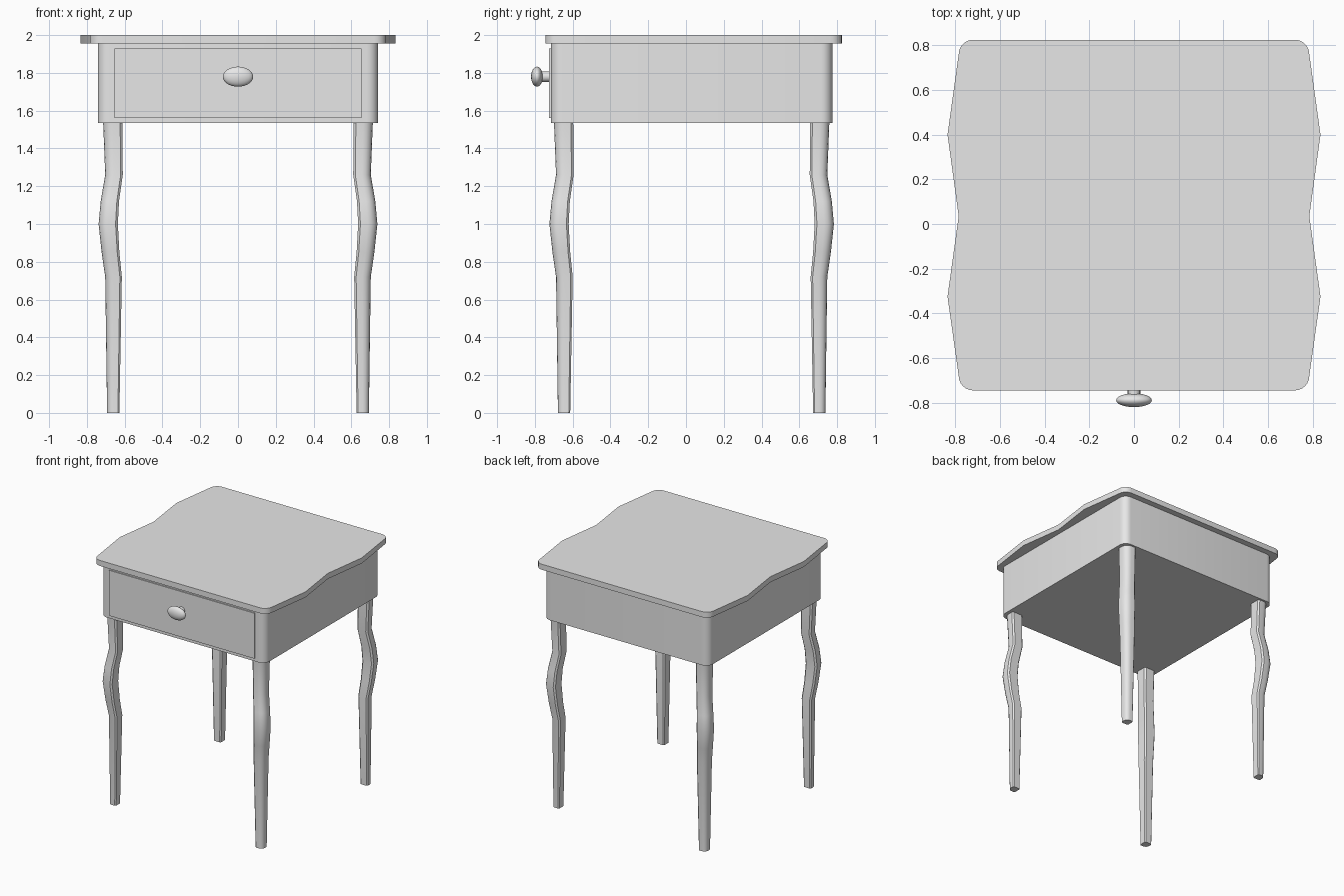
import bpy, bmesh, math
from mathutils import Matrix

cube = bpy.data.objects.get("Cube")
if cube:
    bpy.data.objects.remove(cube, do_unlink=True)

grey = bpy.data.materials.new("light grey")
grey.use_nodes = True
COLOUR = (0.8, 0.8, 0.8, 1)
grey.diffuse_color = COLOUR
grey.node_tree.nodes["Principled BSDF"].inputs["Base Color"].default_value = COLOUR

MID_Y = 0.03  # depth centre of the case and the legs


def finish(name, bm, angle=30):
    bmesh.ops.recalc_face_normals(bm, faces=bm.faces)
    mesh = bpy.data.meshes.new(name)
    bm.to_mesh(mesh)
    bm.free()
    mesh.materials.append(grey)
    obj = bpy.data.objects.new(name, mesh)
    bpy.context.collection.objects.link(obj)
    bpy.ops.object.select_all(action='DESELECT')
    obj.select_set(True)
    bpy.context.view_layer.objects.active = obj
    bpy.ops.object.shade_smooth_by_angle(angle=math.radians(angle))
    return obj


def loft(name, rings, angle=30):
    """Join closed rings of points into a capped solid."""
    bm = bmesh.new()
    loops = [[bm.verts.new(p) for p in ring] for ring in rings]
    for a, b in zip(loops, loops[1:]):
        for i in range(len(a)):
            j = (i + 1) % len(a)
            bm.faces.new((a[i], a[j], b[j], b[i]))
    bm.faces.new(loops[0])
    bm.faces.new(loops[-1])
    return finish(name, bm, angle)


def arc(cx, cy, r, start, steps=6):
    angles = [math.radians(start + 90 * i / steps) for i in range(steps + 1)]
    return [(cx + r * math.cos(a), cy + r * math.sin(a)) for a in angles]


def rounded(hx, hy, r, cy, side=()):
    """Rounded rectangle; side holds extra points for the +x edge, mirrored to -x."""
    x, y = hx - r, hy - r
    right = arc(x, cy - y, r, 270) + list(side) + arc(x, cy + y, r, 0)
    left = [(-px, py) for px, py in reversed(right)]
    return right + left


def slab(name, outline, z0, z1, angle=30):
    return loft(name, [[(x, y, z) for x, y in outline] for z in (z0, z1)], angle)


# Table top with wavy sides
waves = [(0.835, -0.325), (0.785, 0.035), (0.835, 0.4)]
slab("table_top", rounded(0.785, 0.785, 0.065, 0.04, waves), 1.955, 2.0, 18)

# Case with rounded corners
slab("case", rounded(0.742, 0.745, 0.06, MID_Y), 1.535, 1.955)

# Drawer front
drawer = [(-0.655, -0.724), (0.655, -0.724), (0.655, -0.714), (-0.655, -0.714)]
slab("drawer_front", drawer, 1.56, 1.93)

# Knob and its stem
bm = bmesh.new()
bmesh.ops.create_uvsphere(
    bm, u_segments=24, v_segments=16, radius=1,
    matrix=Matrix.Translation((0, -0.789, 1.78)) @ Matrix.Diagonal((0.08, 0.031, 0.053, 1)))
finish("drawer_knob", bm, 60)
bm = bmesh.new()
bmesh.ops.create_cone(
    bm, cap_ends=True, segments=16, radius1=0.028, radius2=0.028, depth=0.07,
    matrix=Matrix.Translation((0, -0.75, 1.78)) @ Matrix.Rotation(math.pi / 2, 4, 'X'))
finish("knob_stem", bm)

# Legs bow out diagonally: height, inner and outer distance from the centre
PROFILE = [(0, 0.628, 0.693), (0.72, 0.615, 0.703), (0.85, 0.628, 0.722),
           (1.0, 0.636, 0.738), (1.12, 0.63, 0.727), (1.26, 0.61, 0.703),
           (1.54, 0.612, 0.714)]


def leg(name, sx, sy):
    rings = []
    for z, inner, outer in PROFILE:
        w = outer - inner
        r, s = w * 0.5, w * 0.12
        # Wide rounding on the outer corner, small chamfers on the others
        ring = arc(outer - r, outer - r, r, 0, 4)
        ring += [(inner + s, outer), (inner, outer - s), (inner, inner + s),
                 (inner + s, inner), (outer - s, inner), (outer, inner + s)]
        rings.append([(sx * x, MID_Y + sy * (y + 0.015), z) for x, y in ring])
    loft(name, rings, 35)


for sx, side in ((1, "left"), (-1, "right")):
    for sy, end in ((-1, "front"), (1, "back")):
        leg(f"{end}_{side}_leg", sx, sy)
